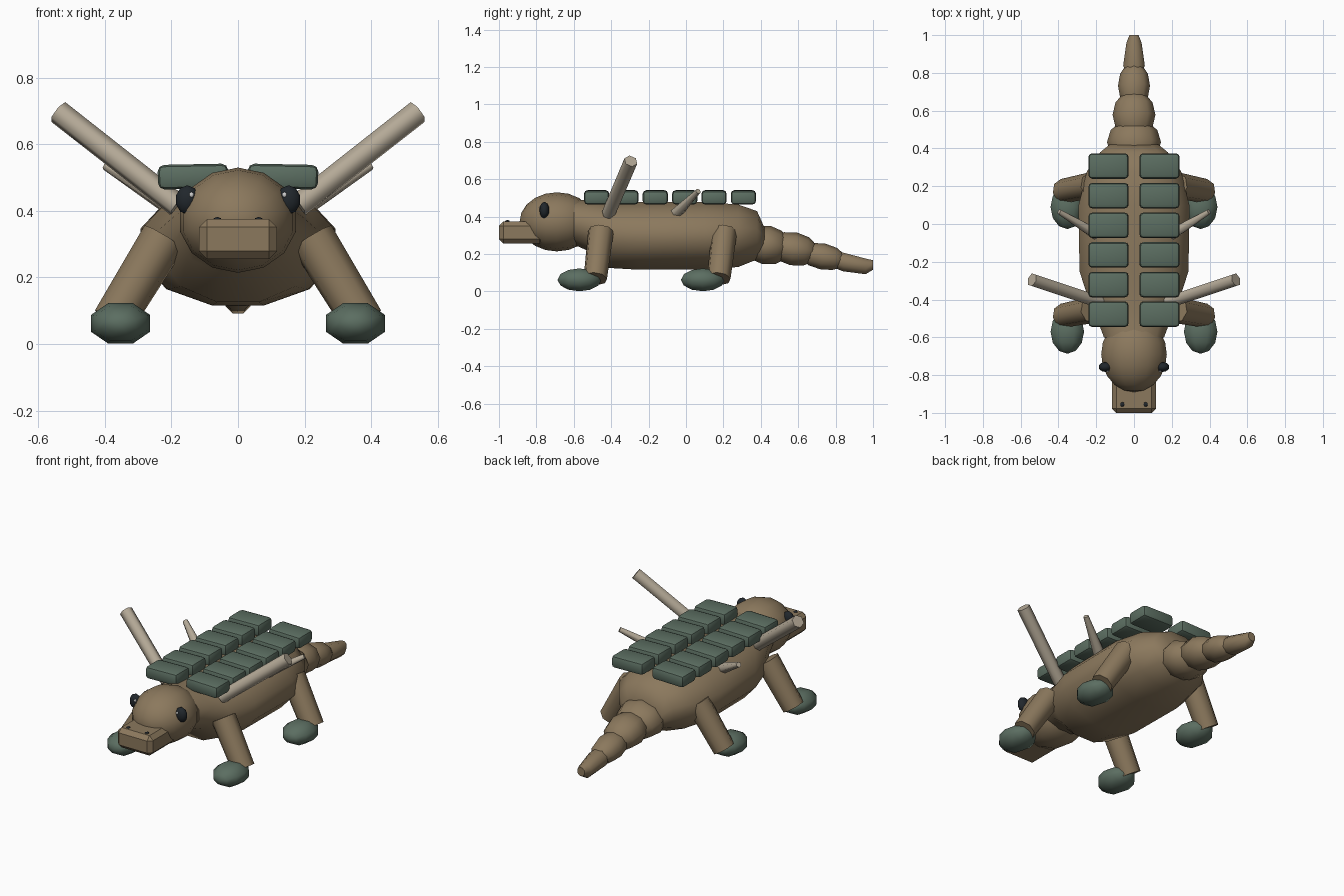
import bpy, bmesh, math
from mathutils import Vector, Matrix

if "Cube" in bpy.data.objects:
    bpy.data.objects.remove(bpy.data.objects["Cube"])


def material(name, rgb):
    m = bpy.data.materials.new(name)
    m.diffuse_color = (*rgb, 1)
    m.use_nodes = True
    m.node_tree.nodes["Principled BSDF"].inputs["Base Color"].default_value = m.diffuse_color
    return m


HIDE = material("hide", (0.26, 0.19, 0.11))
SCALE = material("scale_green", (0.105, 0.155, 0.12))
HORN = material("horn", (0.46, 0.4, 0.31))
DARK = material("dark", (0.015, 0.02, 0.025))
SHINE = material("shine", (0.8, 0.8, 0.8))


def finish(name, bm, mat, angle=50):
    bmesh.ops.recalc_face_normals(bm, faces=bm.faces)
    mesh = bpy.data.meshes.new(name)
    bm.to_mesh(mesh)
    bm.free()
    mesh.materials.append(mat)
    ob = bpy.data.objects.new(name, mesh)
    bpy.context.collection.objects.link(ob)
    bpy.context.view_layer.objects.active = ob
    ob.select_set(True)
    bpy.ops.object.shade_smooth_by_angle(angle=math.radians(angle))
    ob.select_set(False)
    return ob


def ball(name, loc, size, mat, u=10, v=7, tilt=0, spin=0):
    # ellipsoid with its poles along y
    bm = bmesh.new()
    bmesh.ops.create_uvsphere(bm, u_segments=u, v_segments=v, radius=1)
    bm.transform(Matrix.Translation(loc) @ Matrix.Rotation(tilt, 4, 'X')
                 @ Matrix.Diagonal((*size, 1)) @ Matrix.Rotation(math.pi / 2, 4, 'X')
                 @ Matrix.Rotation(spin, 4, 'Z'))
    return finish(name, bm, mat, 60)


def rod(name, a, b, r1, r2, mat, sides=8):
    a, b = Vector(a), Vector(b)
    bm = bmesh.new()
    bmesh.ops.create_cone(bm, cap_ends=True, segments=sides, radius1=r1, radius2=r2,
                          depth=(b - a).length)
    bm.transform(Matrix.Translation((a + b) / 2)
                 @ (b - a).to_track_quat('Z', 'Y').to_matrix().to_4x4())
    return finish(name, bm, mat, 65)


def block(name, loc, size, bevel, mat, tilt=0, segments=1):
    bm = bmesh.new()
    bmesh.ops.create_cube(bm, size=1)
    bm.transform(Matrix.Diagonal((*size, 1)))
    bmesh.ops.bevel(bm, geom=bm.edges[:], offset=bevel, segments=segments,
                    profile=0.5, affect='EDGES')
    bm.transform(Matrix.Translation(loc) @ Matrix.Rotation(tilt, 4, 'Y'))
    return finish(name, bm, mat, 30)


def loft(name, stations, mat, sides=12):
    # stations: y, half width, bottom, top
    bm = bmesh.new()
    rings = []
    for y, w, lo, hi in stations:
        ring = []
        for i in range(sides):
            t = 2 * math.pi * (i + 0.5) / sides
            ring.append(bm.verts.new((w * 1.03 * math.cos(t), y,
                                      (lo + hi) / 2 + (hi - lo) / 2 * 1.03 * math.sin(t))))
        rings.append(ring)
    for a, b in zip(rings, rings[1:]):
        for i in range(sides):
            j = (i + 1) % sides
            bm.faces.new((a[i], a[j], b[j], b[i]))
    bm.faces.new(rings[0])
    bm.faces.new(rings[-1])
    return finish(name, bm, mat)


# Body and neck
loft("body", [(-0.60, 0.16, 0.25, 0.495), (-0.52, 0.19, 0.215, 0.485),
              (-0.42, 0.235, 0.125, 0.475), (-0.25, 0.29, 0.115, 0.48),
              (0.10, 0.295, 0.115, 0.48), (0.28, 0.25, 0.13, 0.465),
              (0.38, 0.18, 0.17, 0.43), (0.42, 0.13, 0.21, 0.34)], HIDE)

# Head and snout
ball("head", (0, -0.69, 0.372), (0.178, 0.2, 0.158), HIDE, 14, 10)
block("snout", (0, -0.88, 0.315), (0.235, 0.24, 0.12), 0.024, HIDE)

# Tail of overlapping segments, drooping to the tip
for n, (y, z, rx, ry, rz) in enumerate([(0.43, 0.245, 0.145, 0.13, 0.108),
                                        (0.575, 0.225, 0.115, 0.135, 0.092),
                                        (0.73, 0.185, 0.086, 0.13, 0.072)]):
    ball(f"tail_segment_{n + 1}", (0, y, z), (rx, ry, rz), HIDE, 9, 6, -0.2)
loft("tail_tip", [(0.765, 0.035, 0.135, 0.2), (0.84, 0.06, 0.105, 0.21),
                  (0.96, 0.042, 0.09, 0.178), (1.0, 0.025, 0.115, 0.168)], HIDE, 8)

for side, s in (("left", 1), ("right", -1)):
    # Eyes and nostrils
    ball(f"{side}_eye", (s * 0.152, -0.757, 0.433), (0.037, 0.026, 0.045), DARK)
    ball(f"{side}_eye_highlight", (s * 0.14, -0.779, 0.448), (0.008, 0.006, 0.009), SHINE, 6, 4)
    ball(f"{side}_nostril", (s * 0.062, -0.955, 0.373), (0.013, 0.013, 0.009), DARK, 6, 4)

    # Legs and feet
    for part, top, bottom in (("front", -0.455, -0.485), ("hind", 0.205, 0.175)):
        rod(f"{side}_{part}_leg", (s * 0.222, top, 0.32), (s * 0.376, bottom, 0.068),
            0.07, 0.064, HIDE, 8)
        ball(f"{side}_{part}_foot", (s * 0.353, bottom - 0.085, 0.062),
             (0.096, 0.117, 0.066), SCALE, 8, 6, 0, math.pi / 8)

    # Shoulder and flank spines
    rod(f"{side}_shoulder_spine", (s * 0.18, -0.415, 0.415), (s * 0.54, -0.295, 0.697),
        0.036, 0.037, HORN, 6)
    rod(f"{side}_flank_spine", (s * 0.19, -0.06, 0.41), (s * 0.397, 0.065, 0.536),
        0.034, 0.015, HORN, 6)

    # Back armour plates
    for n in range(6):
        block(f"{side}_back_plate_{n + 1}", (s * 0.135, -0.478 + n * 0.157, 0.503),
              (0.212, 0.135, 0.074), 0.02, SCALE, s * 0.02, 2)
